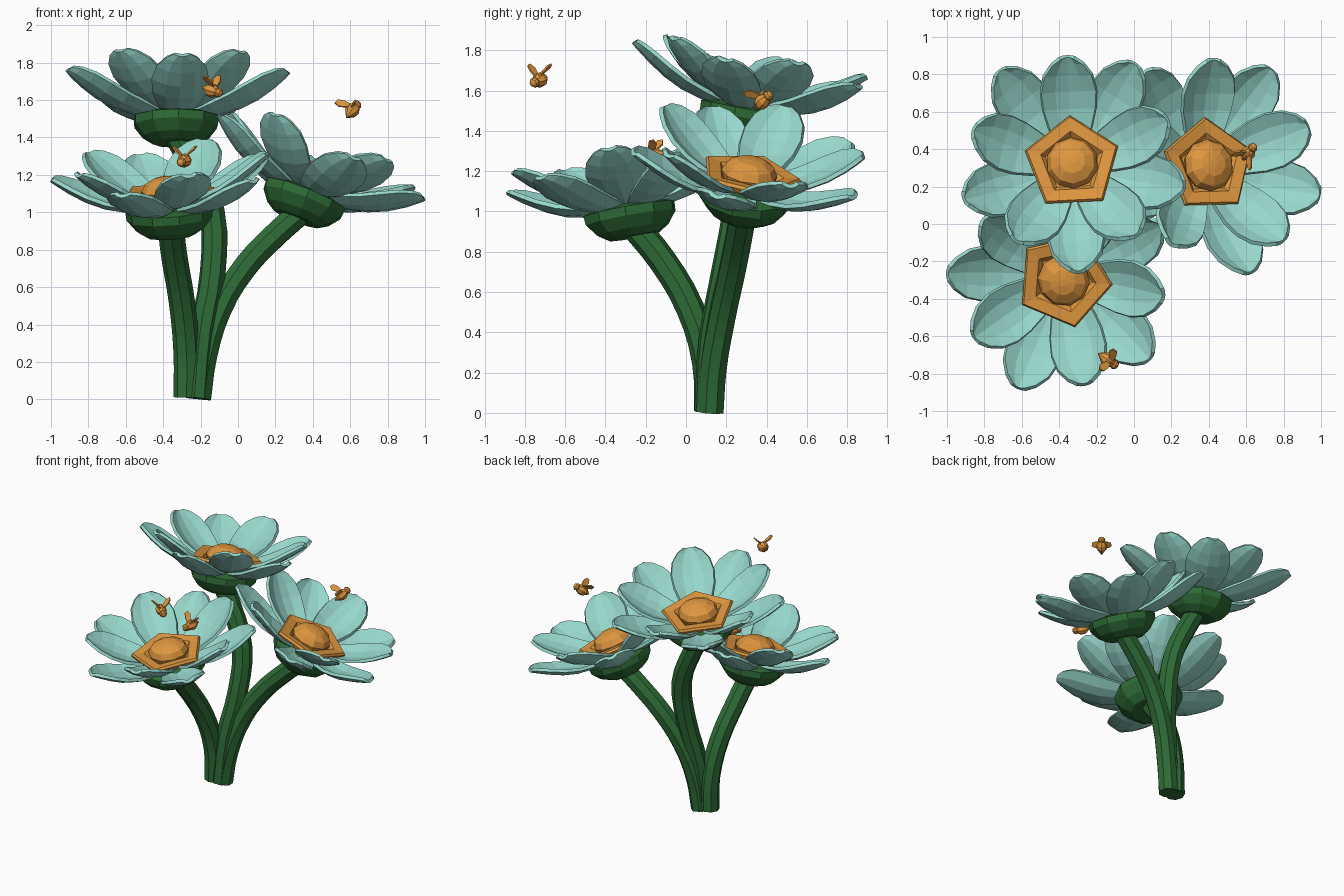
import bpy, bmesh, math
from mathutils import Vector, Matrix

if "Cube" in bpy.data.objects:
    bpy.data.objects.remove(bpy.data.objects["Cube"])


def material(name, rgb):
    m = bpy.data.materials.new(name)
    m.diffuse_color = (*rgb, 1)
    m.use_nodes = True
    m.node_tree.nodes["Principled BSDF"].inputs["Base Color"].default_value = m.diffuse_color
    return m


TEAL = material("petal_teal", (0.31, 0.68, 0.60))
GREEN = material("leaf_green", (0.027, 0.15, 0.037))
ORANGE = material("honey_orange", (0.74, 0.31, 0.05))


def finish(bm, name, mat, matrix):
    bmesh.ops.recalc_face_normals(bm, faces=bm.faces)
    bm.transform(matrix)
    me = bpy.data.meshes.new(name)
    bm.to_mesh(me)
    bm.free()
    me.materials.append(mat)
    ob = bpy.data.objects.new(name, me)
    bpy.context.collection.objects.link(ob)
    return ob


def lathe(bm, profile, sides):
    """Closed faceted solid of revolution from (radius, height) pairs."""
    rings = []
    for r, z in profile:
        rings.append([bm.verts.new((r * math.cos(2 * math.pi * i / sides),
                                    r * math.sin(2 * math.pi * i / sides), z))
                      for i in range(sides)])
    for a, b in zip(rings, rings[1:]):
        for i in range(sides):
            j = (i + 1) % sides
            bm.faces.new((a[i], a[j], b[j], b[i]))
    bm.faces.new(rings[0])
    bm.faces.new(rings[-1])


# Petal outline: (position along petal, half width)
OUTLINE = [(0, .075), (.2, .115), (.42, .142), (.62, .15), (.8, .13), (.93, .085), (1, .04)]
ACROSS = (-1, -.5, 0, .5, 1)


def petal(bm, angle, r0, h0, r1, h1, sag):
    rot = Matrix.Rotation(angle, 3, 'Z')
    rows = []
    for t, w in OUTLINE:
        mid = h0 + (h1 - h0) * t - sag * math.sin(math.pi * t)
        rows.append([bm.verts.new(rot @ Vector((r0 + (r1 - r0) * t - .012 * s * s,
                                                w * s, mid + .3 * w * s * s)))
                     for s in ACROSS])
    for a, b in zip(rows, rows[1:]):
        for i in range(len(ACROSS) - 1):
            bm.faces.new((a[i], b[i], b[i + 1], a[i + 1]))


def flower(tag, base, lean, phase, outer_tip, nudge=(0, 0, 0, 0, 0)):
    turn = Vector((0, 0, 1)).rotation_difference(Vector((*lean, 1))).to_matrix().to_4x4()
    mtx = Matrix.Translation(base) @ turn @ Matrix.Rotation(math.radians(phase), 4, 'Z')

    # green cup beneath the petals
    bm = bmesh.new()
    lathe(bm, [(.13, -.01), (.185, .025), (.232, .085), (.235, .13), (.17, .15)], 10)
    finish(bm, tag + "_calyx", GREEN, mtx)

    # two alternating layers of five petals
    for layer, offset, shape in (("outer", 36, (.13, .13, .62, outer_tip, .05)),
                                 ("inner", 0, (.12, .16, .55, .40, .045))):
        bm = bmesh.new()
        for i in range(5):
            extra = nudge[i] if layer == "outer" else 0
            petal(bm, math.radians(offset + 72 * i + extra), *shape)
        ob = finish(bm, f"{tag}_{layer}_petals", TEAL, mtx)
        sol = ob.modifiers.new("thickness", 'SOLIDIFY')
        sol.thickness = .022
        sol.offset = 0

    # five sided dish with a sunken ring
    bm = bmesh.new()
    lathe(bm, [(.11, .15), (.245, .195), (.262, .225), (.25, .24), (.175, .232), (.15, .205)], 5)
    finish(bm, tag + "_disc", ORANGE, mtx)

    # faceted dome in the dish
    bm = bmesh.new()
    lathe(bm, [(.13, .19), (.14, .235), (.12, .275), (.07, .303), (.02, .311)], 10)
    finish(bm, tag + "_dome", ORANGE, mtx)


flower("back_flower", (-.33, .28, 1.38), (0, .20), 93, .345)
flower("front_flower", (-.36, -.26, .885), (-.07, -.18), 283, .325)
flower("right_flower", (.315, .28, .975), (.40, .16), 93, .32, (0, 0, 14, 0, 0))


def stem(name, points):
    cu = bpy.data.curves.new(name, 'CURVE')
    cu.dimensions = '3D'
    cu.bevel_depth = .07
    cu.bevel_resolution = 2
    cu.resolution_u = 3
    cu.use_fill_caps = True
    sp = cu.splines.new('BEZIER')
    sp.bezier_points.add(len(points) - 1)
    sp.use_smooth = False
    for bp, co in zip(sp.bezier_points, points):
        bp.co = co
        bp.handle_left_type = bp.handle_right_type = 'AUTO'
    cu.materials.append(GREEN)
    bpy.context.collection.objects.link(bpy.data.objects.new(name, cu))


# three stems rising from one foot
stem("back_stem", [(-.22, .11, .005), (-.19, .13, .35), (-.135, .19, .68),
                   (-.14, .25, 1.0), (-.24, .275, 1.25), (-.33, .28, 1.42)])
stem("front_stem", [(-.275, .11, .012), (-.275, .10, .25), (-.30, .02, .52),
                    (-.34, -.12, .76), (-.36, -.25, .92)])
stem("right_stem", [(-.21, .12, .005), (-.18, .135, .22), (-.10, .18, .48),
                    (.04, .23, .71), (.18, .26, .86), (.335, .285, 1.0)])


def bee(tag, loc, heading, pitch):
    mtx = (Matrix.Translation(loc) @ Matrix.Rotation(math.radians(heading), 4, 'Z')
           @ Matrix.Rotation(math.radians(-pitch), 4, 'Y'))
    # body lies along local x: tail, abdomen, waist, head
    bm = bmesh.new()
    lathe(bm, [(.003, -.07), (.014, -.055), (.036, -.025), (.038, 0), (.028, .022),
               (.023, .028), (.027, .04), (.02, .054), (.006, .06)], 8)
    finish(bm, tag + "_body", ORANGE, mtx @ Matrix.Rotation(math.pi / 2, 4, 'Y'))
    # pair of spread wings
    bm = bmesh.new()
    for side in (-1, 1):
        pts = [(.012, .01, .025), (.008, .038, .05), (-.01, .062, .074),
               (-.036, .066, .074), (-.042, .044, .052), (-.015, .012, .028)]
        bm.faces.new([bm.verts.new((x, y * side, z)) for x, y, z in pts])
    ob = finish(bm, tag + "_wings", ORANGE, mtx)
    sol = ob.modifiers.new("thickness", 'SOLIDIFY')
    sol.thickness = .009
    sol.offset = 0


bee("front_bee", (-.135, -.73, 1.65), -35, -15)
bee("right_bee", (.615, .385, 1.55), 50, 38)
bee("middle_bee", (-.29, -.16, 1.275), 250, -10)
